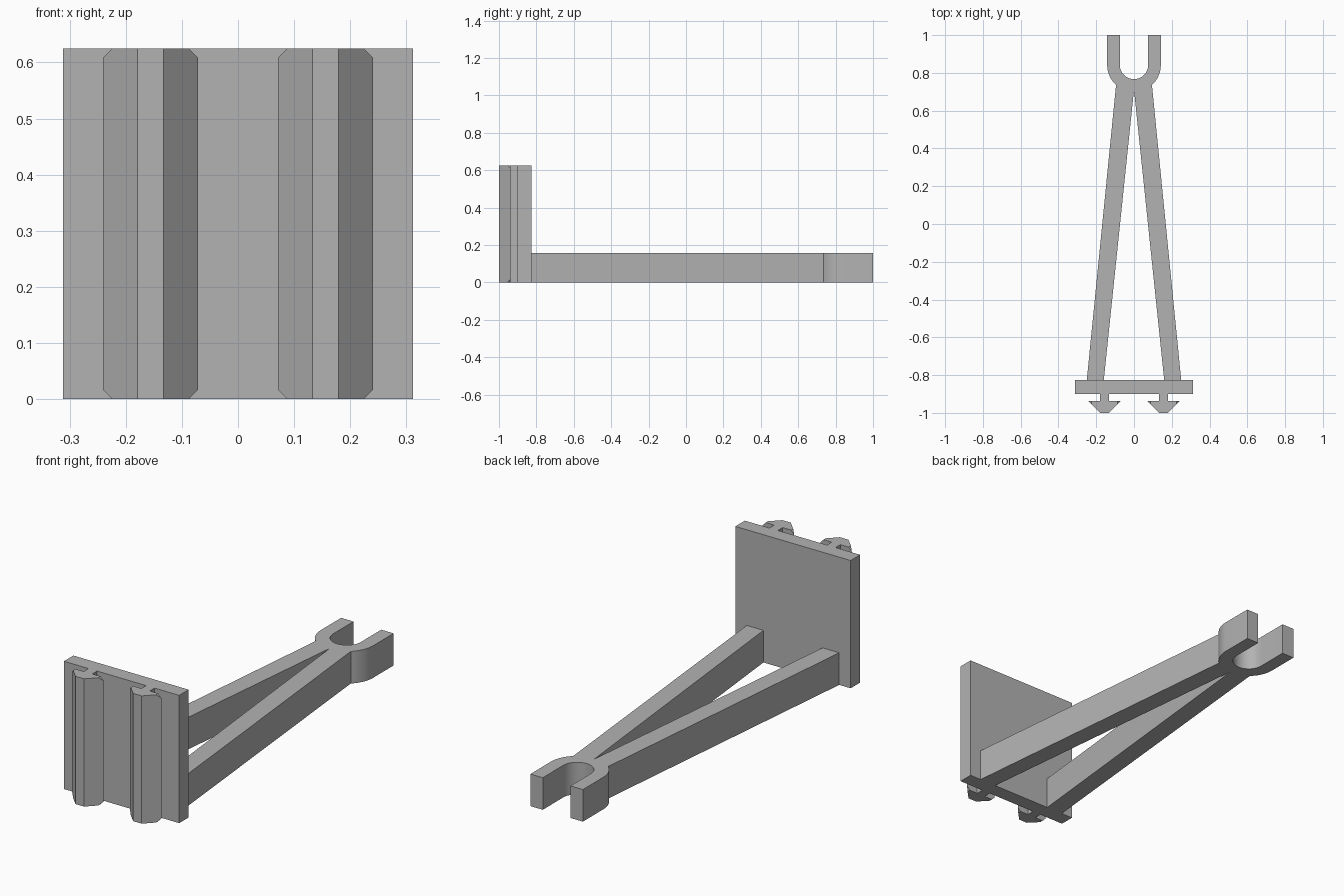
import bpy, bmesh
from math import sin, cos, radians
from mathutils import Vector

old = bpy.data.objects.get("Cube")
if old:
    bpy.data.objects.remove(old, do_unlink=True)

grey = bpy.data.materials.new("plain grey")
grey.use_nodes = True
COLOUR = (0.45, 0.45, 0.45, 1)
grey.diffuse_color = COLOUR
grey.node_tree.nodes["Principled BSDF"].inputs["Base Color"].default_value = COLOUR


def extrude_profile(name, points, height, cuts=()):
    """Raise an xy outline to a height, then trim it with (point, normal) planes."""
    bm = bmesh.new()
    face = bm.faces.new([bm.verts.new((x, y, 0)) for x, y in points])
    raised = bmesh.ops.extrude_face_region(bm, geom=[face])["geom"]
    top = [v for v in raised if isinstance(v, bmesh.types.BMVert)]
    bmesh.ops.translate(bm, verts=top, vec=(0, 0, height))
    for point, normal in cuts:
        geom = bm.verts[:] + bm.edges[:] + bm.faces[:]
        cut = bmesh.ops.bisect_plane(bm, geom=geom, plane_co=point,
                                     plane_no=normal, clear_outer=True)
        rim = [e for e in cut["geom_cut"] if isinstance(e, bmesh.types.BMEdge)]
        bmesh.ops.holes_fill(bm, edges=rim)
    bmesh.ops.recalc_face_normals(bm, faces=bm.faces[:])
    mesh = bpy.data.meshes.new(name)
    bm.to_mesh(mesh)
    bm.free()
    mesh.materials.append(grey)
    obj = bpy.data.objects.new(name, mesh)
    bpy.context.collection.objects.link(obj)
    return obj


def mirrored(half):
    """Close a half outline by reflecting it across x = 0."""
    return half + [(-x, y) for x, y in reversed(half) if abs(x) > 1e-6]


def arc(radius, start, end, steps):
    """Arc around the centre of the fork."""
    angles = [radians(start + (end - start) * i / steps) for i in range(steps + 1)]
    return [(radius * cos(a), FORK_Y + radius * sin(a)) for a in angles]


PLATE_H, ARM_H = 0.625, 0.157
PLATE_BACK, PLATE_FRONT = -0.827, -0.9
FORK_Y = 0.842

# Mounting plate
extrude_profile("mounting_plate",
                mirrored([(0.312, PLATE_FRONT), (0.312, PLATE_BACK)]), PLATE_H)

# Two splayed arms joined into an open fork
half = [(0, 0.71), (0.16, PLATE_BACK), (0.25, PLATE_BACK)]
half += arc(0.142, -48, 0, 10) + [(0.142, 1), (0.075, 1)] + arc(0.075, 0, -90, 16)
fork = extrude_profile("forked_arms", mirrored(half), ARM_H)
bpy.context.view_layer.objects.active = fork
fork.select_set(True)
bpy.ops.object.shade_smooth_by_angle(angle=radians(30))

# Barbed rails on the front, with the barb tips clipped at both ends
rail = mirrored([(0.023, PLATE_FRONT), (0.023, -0.937), (0.085, -0.937), (0.023, -1)])
clips = []
for side in (-1, 1):
    clips.append((Vector((side * 0.085, 0, 0.017)), Vector((side, 0, -1))))
    clips.append((Vector((side * 0.085, 0, PLATE_H - 0.017)), Vector((side, 0, 1))))
for label, x in (("left", 0.156), ("right", -0.156)):
    obj = extrude_profile(label + "_barbed_rail", rail, PLATE_H, clips)
    obj.location.x = x
